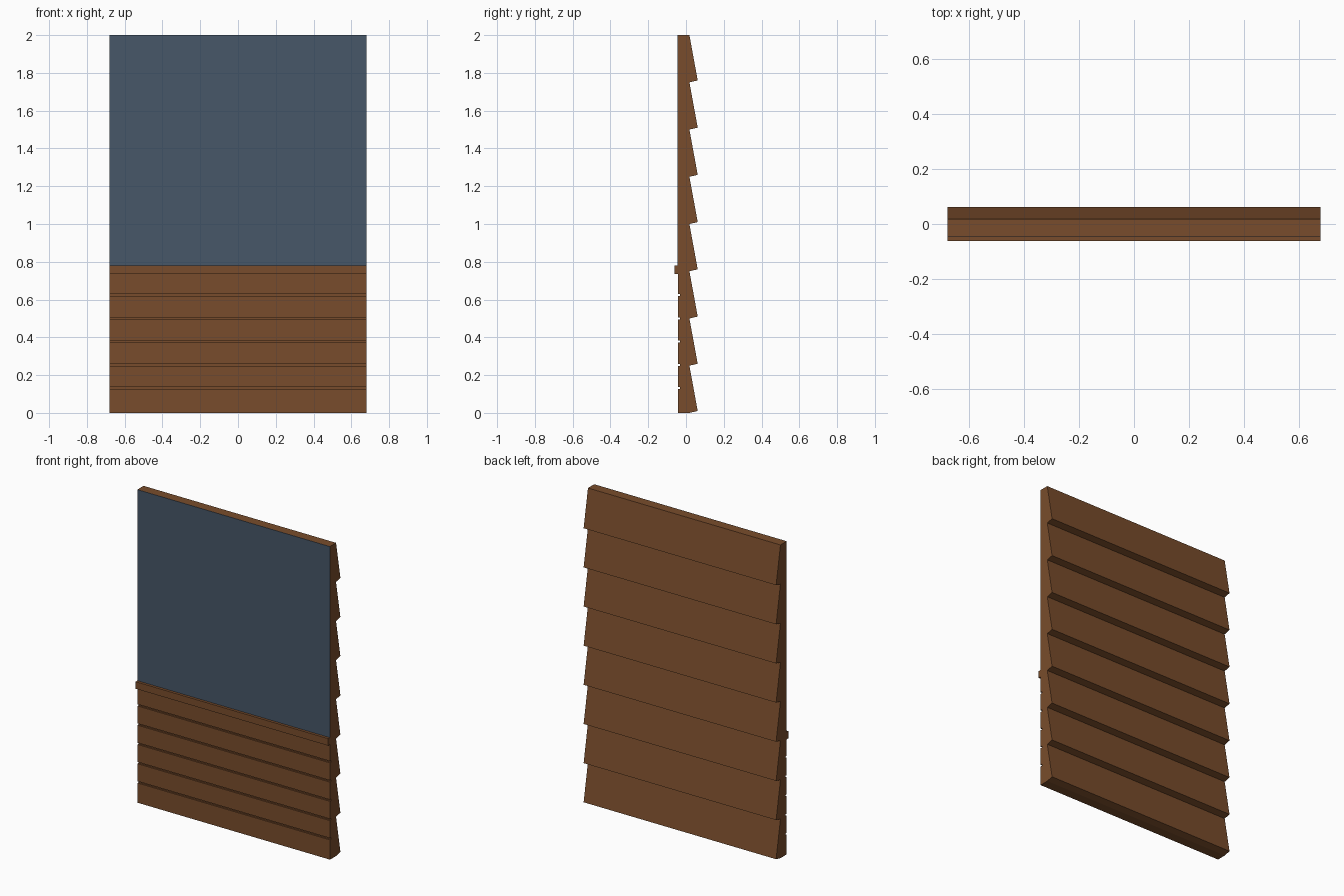
import bpy, bmesh

if "Cube" in bpy.data.objects:
    bpy.data.objects.remove(bpy.data.objects["Cube"])

HALF = 0.68      # half width in x
FRONT = -0.043   # front wall plane
ROOT = 0.018     # plane where siding boards tuck in
TIP = 0.062      # lower lip of siding boards


def material(name, rgb):
    m = bpy.data.materials.new(name)
    m.diffuse_color = (*rgb, 1)
    m.use_nodes = True
    m.node_tree.nodes["Principled BSDF"].inputs["Base Color"].default_value = m.diffuse_color
    return m


wood = material("brown_wood", (0.19, 0.073, 0.025))
blue = material("slate_blue", (0.063, 0.095, 0.14))


def extrude_profile(name, pts, mat):
    """Extrude a (y, z) outline across the full width."""
    bm = bmesh.new()
    face = bm.faces.new([bm.verts.new((-HALF, y, z)) for y, z in pts])
    new = bmesh.ops.extrude_face_region(bm, geom=[face])["geom"]
    bmesh.ops.translate(bm, vec=(2 * HALF, 0, 0),
                        verts=[v for v in new if isinstance(v, bmesh.types.BMVert)])
    bmesh.ops.recalc_face_normals(bm, faces=bm.faces[:])
    me = bpy.data.meshes.new(name)
    bm.to_mesh(me)
    bm.free()
    me.materials.append(mat)
    ob = bpy.data.objects.new(name, me)
    bpy.context.collection.objects.link(ob)
    return ob


def strip(name, y0, y1, z0, z1, mat):
    return extrude_profile(name, [(y0, z0), (y1, z0), (y1, z1), (y0, z1)], mat)


# Wall body: grooved planks low on the front, lapped siding on the back
outline = [(FRONT, 2.0), (FRONT, 0.75)]
for i in reversed(range(5)):
    z = 0.126 + 0.123 * i
    outline += [(FRONT, z + 0.011), (FRONT + 0.011, z + 0.011),
                (FRONT + 0.011, z), (FRONT, z)]
outline.append((FRONT, 0))
for i in range(8):
    outline += [(ROOT, 0.25 * i), (TIP, 0.25 * i + 0.01)]
outline.append((ROOT, 2.0))
extrude_profile("plank_wall", outline, wood)

# Chair rail above the planks
strip("chair_rail", -0.062, FRONT + 0.001, 0.735, 0.78, wood)

# Painted upper panel
strip("upper_panel", FRONT - 0.002, FRONT, 0.78, 2.0, blue)
